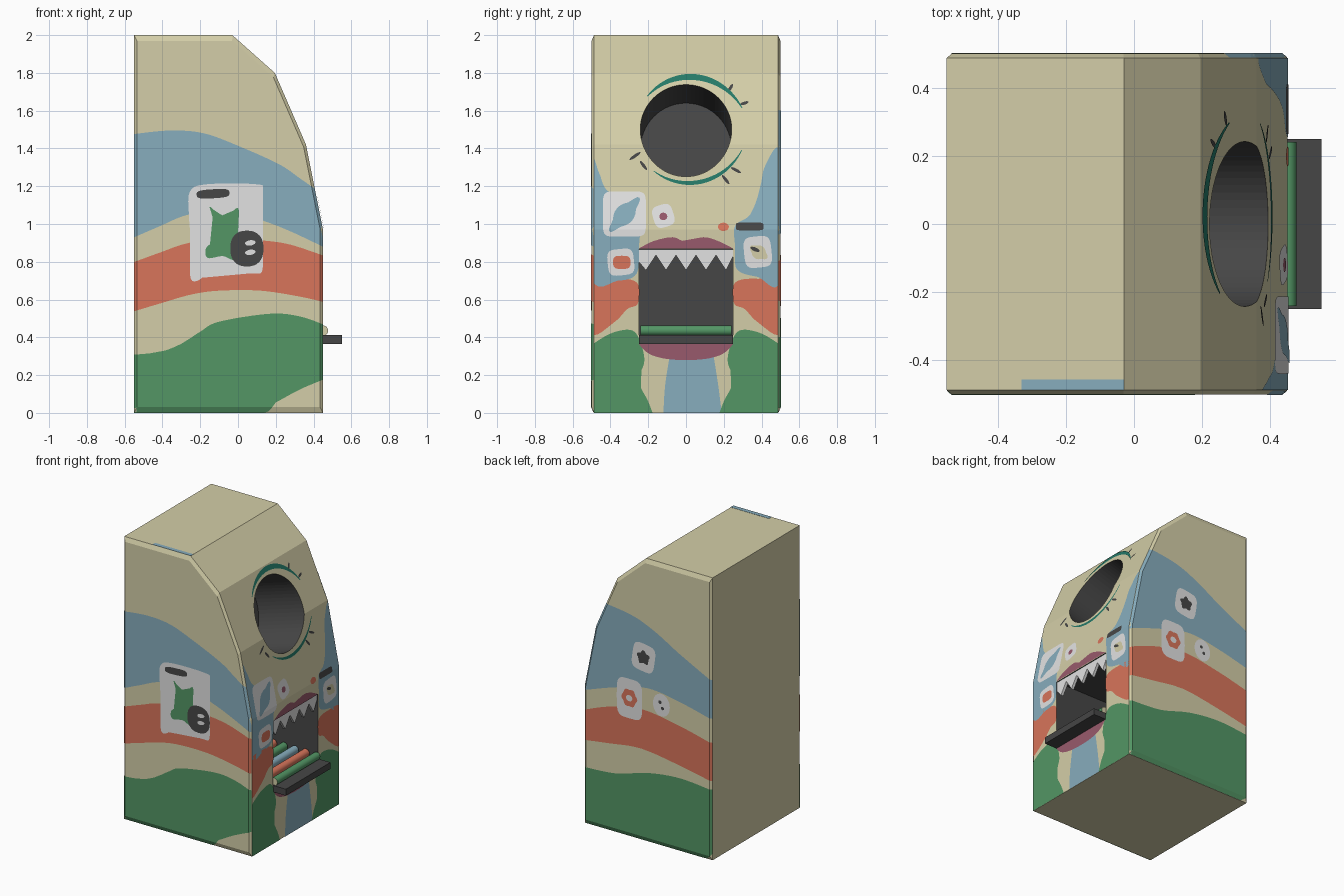
import bpy, bmesh, math
from mathutils import Vector, Matrix

if "Cube" in bpy.data.objects:
    bpy.data.objects.remove(bpy.data.objects["Cube"])


def mat(name, rgb):
    m = bpy.data.materials.new(name)
    lin = [((c / 255 + 0.055) / 1.055) ** 2.4 for c in rgb]
    m.diffuse_color = (*lin, 1)
    m.use_nodes = True
    m.node_tree.nodes["Principled BSDF"].inputs["Base Color"].default_value = m.diffuse_color
    return m


SAND = mat("sand", (212, 206, 168))
BLUE = mat("dusty blue", (135, 173, 189))
RED = mat("coral red", (216, 117, 91))
GREEN = mat("leaf green", (83, 150, 101))
WHITE = mat("off white", (226, 226, 226))
DARK = mat("charcoal", (70, 70, 70))
PLUM = mat("plum", (152, 90, 108))
TEAL = mat("teal", (37, 121, 104))


def finish(name, bm, *mats):
    me = bpy.data.meshes.new(name)
    bm.to_mesh(me)
    bm.free()
    ob = bpy.data.objects.new(name, me)
    bpy.context.collection.objects.link(ob)
    for m in mats:
        me.materials.append(m)
    return ob


def box(name, lo, hi, *mats):
    bm = bmesh.new()
    bmesh.ops.create_cube(bm, size=1)
    lo, hi = Vector(lo), Vector(hi)
    for v in bm.verts:
        v.co = (lo + hi) / 2 + v.co * (hi - lo)
    return finish(name, bm, *mats)


# ---- body: side profile with chamfered side edges
PROFILE = [(-.55, 0), (.45, 0), (.45, .97), (.36, 1.42), (.195, 1.80), (-.03, 2), (-.55, 2)]
CX, CZ, INNER = -.05, 1, .97
bm = bmesh.new()
rings = []
for y, s in ((-.5, INNER), (-.487, 1), (.487, 1), (.5, INNER)):
    rings.append([bm.verts.new((CX + (x - CX) * s, y, CZ + (z - CZ) * s)) for x, z in PROFILE])
for a, b in zip(rings, rings[1:]):
    for i in range(7):
        j = (i + 1) % 7
        bm.faces.new((a[i], a[j], b[j], b[i]))
bm.faces.new(rings[0])
bm.faces.new(rings[-1])
bmesh.ops.recalc_face_normals(bm, faces=bm.faces)
body = finish("cabinet_body", bm, SAND, DARK)

# ---- cutters: mouth opening and tilted round hole
mouth = box("mouth_cutter", (.0, -.25, .365), (.7, .25, .868), SAND, DARK)
bm = bmesh.new()
bmesh.ops.create_cone(bm, cap_ends=True, segments=64, radius1=1, radius2=1, depth=1)
tilt = math.radians(17)
frame = (Matrix.Translation((.326, 0, 1.5)) @ Matrix.Rotation(math.pi / 2 - tilt, 4, 'Y')
         @ Matrix.Diagonal((.258, .242, .73, 1)))
bm.transform(frame)
hole = finish("hole_cutter", bm, SAND, DARK)
for cutter in (mouth, hole):
    for p in cutter.data.polygons:
        p.material_index = 1
    md = body.modifiers.new("cut", 'BOOLEAN')
    md.operation, md.solver, md.object = 'DIFFERENCE', 'EXACT', cutter
    bpy.context.view_layer.objects.active = body
    bpy.ops.object.modifier_apply(modifier=md.name)
    bpy.data.objects.remove(cutter)

# ---- tray, rollers and teeth
box("tray", (.002, -.2495, .366), (.55, .2495, .412), DARK)
for i, m in enumerate((GREEN, RED, BLUE, GREEN, RED)):
    bm = bmesh.new()
    bmesh.ops.create_cone(bm, cap_ends=True, segments=20, radius1=.027, radius2=.027, depth=.48)
    for f in bm.faces:
        f.smooth = len(f.verts) == 4
        f.material_index = 0 if f.smooth else 1
    bm.transform(Matrix.Translation((.45 - .085 * i, 0, .436)) @ Matrix.Rotation(math.pi / 2, 4, 'X'))
    for e in bm.edges:
        e.smooth = all(f.smooth for f in e.link_faces)
    finish("roller_%d" % (i + 1), bm, m, SAND)
zig = [(-.25, .866), (-.25, .80)]
for i in range(5):
    c = -.212 + .106 * i
    zig += [(c, .755), (min(c + .053, .25), .835)]
zig[-1] = (.25, .83)
zig.append((.25, .866))
bm = bmesh.new()
face = bm.faces.new([bm.verts.new((.445, y, z)) for y, z in zig])
ext = bmesh.ops.extrude_face_region(bm, geom=[face])
for v in ext["geom"]:
    if isinstance(v, bmesh.types.BMVert):
        v.co.x -= .02
bmesh.ops.recalc_face_normals(bm, faces=bm.faces)
finish("teeth", bm, WHITE)

# ---- painted plates that follow the cabinet surface
EDGES = []
for (x0, z0), (x1, z1) in zip(PROFILE, PROFILE[1:] + PROFILE[:1]):
    n = Vector((z1 - z0, 0, x0 - x1)).normalized()
    EDGES.append((n, n.dot(Vector((x0 - CX, 0, z0 - CZ)))))
CENTRE = Vector((CX, 0, CZ))


def front_x(z):
    for (x0, z0), (x1, z1) in zip(PROFILE[1:5], PROFILE[2:6]):
        if z <= z1:
            return x0 + (x1 - x0) * (z - z0) / (z1 - z0)
    return PROFILE[5][0]


def paint(name, side, m, pts, layer=1):
    """side: -1 or 1 for the flat sides (x, z points), 0 for the face (y, z points)."""
    bm = bmesh.new()
    bm.faces.new([bm.verts.new((u, 0, v)) for u, v in pts])
    bmesh.ops.triangulate(bm, faces=bm.faces)

    def cut(co, no, clip):
        bmesh.ops.bisect_plane(bm, geom=bm.verts[:] + bm.edges[:] + bm.faces[:],
                               plane_co=co, plane_no=no, clear_outer=clip)
    if side:
        for n, h in EDGES:
            cut(CENTRE + n * h, n, True)
            cut(CENTRE + n * h * INNER, n, False)
    else:
        cut((.487, 0, 0), (1, 0, 0), True)
        cut((-.487, 0, 0), (-1, 0, 0), True)
        cut((0, 0, 0), (0, 0, -1), True)
        for _, z in PROFILE[2:5]:
            cut((0, 0, z), (0, 0, 1), False)
    for v in bm.verts:
        if side:
            g = max(n.dot(v.co - CENTRE) / h for n, h in EDGES)
            v.co.y = side * (.5 - .013 * max(0, (g - INNER) / (1 - INNER)) + .002 * layer)
        else:
            v.co = (front_x(v.co.z) + .002 * layer, v.co.x, v.co.z)
    bm.normal_update()
    out = Vector((0, side, 0)) if side else Vector((1, 0, 0))
    for f in bm.faces:
        if f.normal.dot(out) < 0:
            f.normal_flip()
    return finish(name, bm, m)


def curve(pts, closed=False, k=6):
    """Catmull-Rom smoothing of a point list."""
    n, res = len(pts), []
    at = (lambda i: pts[i % n]) if closed else (lambda i: pts[max(0, min(n - 1, i))])
    for i in range(n if closed else n - 1):
        a, b, c, d = (Vector(at(i + o)) for o in (-1, 0, 1, 2))
        for s in range(k):
            t = s / k
            res.append(tuple(.5 * (2 * b + (c - a) * t + (2 * a - 5 * b + 4 * c - d) * t * t
                                   + (3 * b - a - 3 * c + d) * t ** 3)))
    return res if closed else res + [tuple(pts[-1])]


def band(top, bottom):
    return curve(top) + curve(bottom)[::-1]


def blob(cx, cz, rx, rz, rot=0, power=1.0, wob=0.0, lobes=5):
    """Ellipse; power < 1 makes a rounded square, wob adds lobes."""
    res = []
    for i in range(32):
        a = math.tau * i / 32
        c, s = math.cos(a), math.sin(a)
        r = 1 + wob * math.cos(lobes * a)
        x = rx * r * math.copysign(abs(c) ** power, c)
        z = rz * r * math.copysign(abs(s) ** power, s)
        res.append((cx + x * math.cos(rot) - z * math.sin(rot), cz + x * math.sin(rot) + z * math.cos(rot)))
    return res


def arc(a0, a1, r0, r1, w):
    outer, inner = [], []
    for i in range(25):
        t = i / 24
        a, r = math.radians(a0 + (a1 - a0) * t), r0 + (r1 - r0) * t * t
        h = w * (.15 + .85 * math.sin(math.pi * t)) / 2
        outer.append(((r + h) * math.cos(a), 1.5 + (r + h) * math.sin(a)))
        inner.append(((r - h) * math.cos(a), 1.5 + (r - h) * math.sin(a)))
    return outer + inner[::-1]


# left side bands (-y)
paint("left_blue_band", -1, BLUE, band(
    [(-.56, 1.475), (-.36, 1.495), (-.18, 1.48), (.01, 1.41), (.22, 1.315), (.33, 1.24), (.46, 1.15)],
    [(-.56, .925), (-.41, .99), (-.26, 1.05), (-.04, 1.07), (.14, 1.015), (.28, .96), (.46, .875)]))
paint("left_red_band", -1, RED, band(
    [(-.56, .795), (-.41, .85), (-.26, .9), (-.05, .925), (.14, .912), (.28, .89), (.46, .83)],
    [(-.56, .535), (-.41, .58), (-.25, .626), (-.1, .647), (.12, .647), (.33, .615), (.46, .585)]))
paint("left_green_band", -1, GREEN, band(
    [(-.56, .307), (-.41, .324), (-.3, .366), (-.2, .43), (-.1, .483), (.17, .525), (.33, .51), (.46, .465)],
    [(-.56, -.01), (.08, -.01), (.2, .055), (.33, .125), (.46, .18)]))
# right side bands (+y)
paint("right_blue_band", 1, BLUE, band(
    [(-.56, 1.27), (-.3, 1.4), (-.1, 1.51), (.1, 1.58), (.46, 1.62)],
    [(-.56, 1.0), (-.3, 1.06), (-.05, 1.09), (.2, 1.03), (.46, .94)]))
paint("right_red_band", 1, RED, band(
    [(-.56, .83), (-.3, .89), (0, .93), (.25, .88), (.46, .8)],
    [(-.56, .56), (-.3, .61), (0, .65), (.25, .62), (.46, .59)]))
paint("right_green_band", 1, GREEN, band(
    [(-.56, .5), (-.3, .52), (-.05, .49), (.2, .42), (.46, .4)],
    [(-.56, .06), (-.45, -.01), (0, -.01), (.46, -.01)]))
# left side sticker: white sheet, leafy figure, dark disc and bar
paint("left_sticker", -1, WHITE, curve(
    [(-.255, 1.17), (-.17, 1.21), (.1, 1.21), (.13, 1.17), (.13, .95), (.13, .76), (.09, .74), (.02, .745),
     (-.03, .8), (-.17, .8), (-.185, .72), (-.25, .71), (-.25, .9), (-.26, 1.05)], True), 2)
paint("left_leaf_figure", -1, GREEN, curve(
    [(-.15, 1.09), (-.1, 1.05), (-.05, 1.05), (0, 1.085), (0, 1.01), (-.03, .98), (0, .92), (.02, .86),
     (-.02, .81), (-.08, .83), (-.16, .82), (-.17, .87), (-.125, .92), (-.12, 1.0)], True), 3)
paint("left_disc", -1, DARK, blob(.047, .87, .088, .095, 0, .85), 4)
for z in (.85, .9):
    paint("left_disc_mark", -1, WHITE, blob(.065, z, .028, .014, .15), 5 - .5)
paint("left_bar", -1, DARK, blob(-.132, 1.16, .087, .024, .06, .6), 3)
# right side stickers
paint("right_sticker_upper", 1, WHITE, blob(-.02, 1.3, .088, .098, .15, .5), 2)
paint("right_sticker_star", 1, DARK, blob(-.02, 1.3, .045, .045, .3, 1, .18), 3)
paint("right_sticker_lower", 1, WHITE, blob(.09, .98, .1, .14, 0, .45), 2)
paint("right_sticker_ring", 1, RED, blob(.09, .985, .058, .062, 0, 1, .08, 6), 3)
paint("right_sticker_ring_centre", 1, WHITE, blob(.09, .985, .025, .022), 4)
paint("right_sticker_oval", 1, WHITE, blob(-.16, 1.0, .066, .08), 2)
for x, z in ((-.15, 1.02), (-.17, .98)):
    paint("right_sticker_dot", 1, DARK, blob(x, z, .012, .012), 3)

# face patches
paint("face_blue_left", 0, BLUE, curve(
    [(-.5, 1.32), (-.46, 1.27), (-.42, 1.18), (-.3, 1.1), (-.24, .98), (-.25, .9), (-.26, .74), (-.36, .7), (-.5, .72)], True))
paint("face_blue_right", 0, BLUE, curve(
    [(.5, 1.37), (.42, 1.31), (.39, 1.18), (.34, 1.05), (.26, .99), (.26, .88), (.27, .76), (.38, .72), (.5, .71)], True))
for name, s, b in (("left", -1, .42), ("right", 1, .43)):
    paint("face_red_" + name, 0, RED, curve(
        [(s * .26, .69), (s * .38, .71), (s * .5, .68), (s * .5, .42), (s * .38, .48), (s * .31, .55), (s * .255, .58)], True))
    paint("face_green_" + name, 0, GREEN, curve(
        [(s * .5, .36), (s * .4, .42), (s * .3, .44), (s * .252, .4), (s * .22, .28), (s * .25, .17),
         (s * .2, .06), (s * .17, -.02)]) + [(s * .5, -.02)])
paint("face_blue_stem", 0, BLUE, curve([(-.08, .34), (-.11, .15), (-.12, -.01)]) + curve([(.19, -.01), (.17, .15), (.14, .34)]))
paint("upper_lip", 0, PLUM, curve([(-.25, .87), (-.17, .91), (-.07, .93), (0, .905), (.09, .93), (.17, .91), (.25, .87)]), 2)
paint("lower_lip", 0, PLUM, curve([(-.25, .364), (-.19, .31), (-.08, .283), (.08, .283), (.19, .31), (.25, .364)]), 2)
# face stickers
paint("face_sticker_large", 0, WHITE, blob(-.326, 1.053, .114, .12, 0, .3), 2)
paint("face_sticker_large_figure", 0, BLUE, blob(-.326, 1.05, .105, .045, .85, 1, .15, 4), 3)
paint("face_sticker_low", 0, WHITE, blob(-.345, .798, .07, .07, .1, .5), 2)
paint("face_sticker_low_figure", 0, RED, blob(-.34, .797, .046, .035, 0, .6), 3)
paint("face_sticker_small", 0, WHITE, blob(-.12, 1.043, .055, .06, .3, .6), 2)
paint("face_sticker_small_dot", 0, PLUM, blob(-.12, 1.04, .021, .02), 3)
paint("face_sticker_right", 0, WHITE, blob(.38, .852, .073, .083, .1, .5), 2)
paint("face_sticker_right_figure", 0, SAND, blob(.385, .85, .05, .034, -.6, 1, .1, 4), 3)
paint("face_sticker_right_mark", 0, DARK, blob(.365, .866, .026, .01, -.4), 4)
paint("face_bar", 0, DARK, blob(.337, .987, .073, .021, 0, .35), 2)
paint("face_dot", 0, RED, blob(.198, .985, .029, .022), 2)
# eye liner and lashes around the hole
paint("upper_eye_liner", 0, TEAL, arc(139, 21, .27, .318, .032), 2)
paint("lower_eye_liner", 0, TEAL, arc(232, 340, .278, .315, .022), 2)
for y, z, length, rot in ((-.27, 1.36, .035, .6), (-.225, 1.31, .03, -.9), (.21, 1.235, .03, -.9),
                          (.265, 1.285, .03, -.5), (.235, 1.72, .025, 1.0), (.31, 1.64, .022, .3)):
    paint("lash", 0, DARK, blob(y, z, length, .008, rot), 2)
# blue strip on the top face
box("top_blue_strip", (-.33, -.487, 1.998), (-.03, -.457, 2.0015), BLUE)
